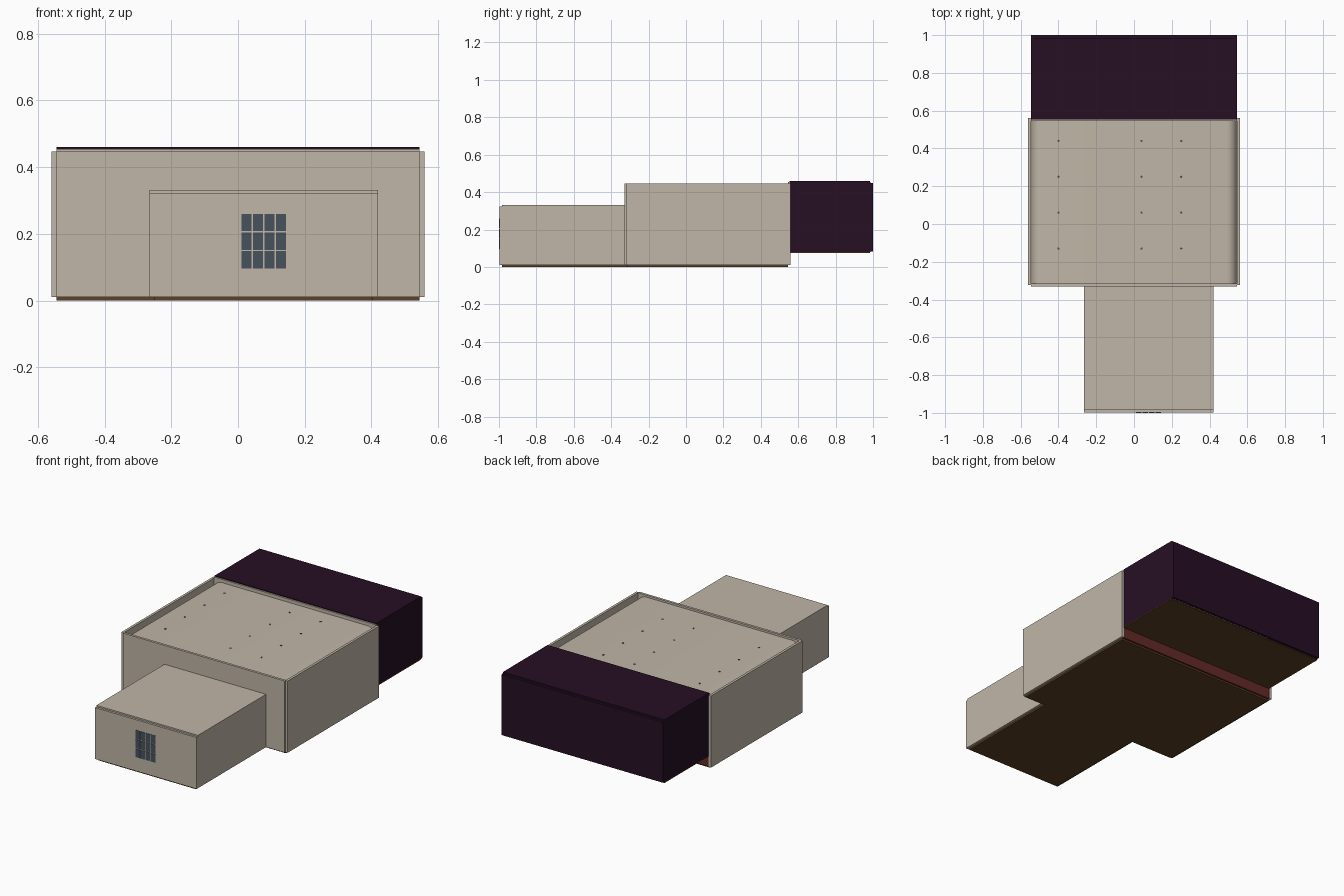
import bpy
import bmesh
import math

if "Cube" in bpy.data.objects:
    bpy.data.objects.remove(bpy.data.objects["Cube"], do_unlink=True)


def material(name, hex_code):
    def linear(c):
        return c / 12.92 if c <= 0.04045 else ((c + 0.055) / 1.055) ** 2.4
    colour = [linear(int(hex_code[i:i + 2], 16) / 255) for i in (0, 2, 4)] + [1]
    mat = bpy.data.materials.new(name)
    mat.use_nodes = True
    mat.diffuse_color = colour
    mat.node_tree.nodes["Principled BSDF"].inputs["Base Color"].default_value = colour
    return mat


plaster = material("warm plaster", "c0b6a7")
purple = material("dark plum", "260f24")
wood = material("brown wood", "5d4026")
red = material("dark red", "642b26")
glass = material("slate glass", "47525c")
fixture = material("dark fixture", "55504a")


def finish(name, bm, mat):
    bmesh.ops.recalc_face_normals(bm, faces=bm.faces)
    mesh = bpy.data.meshes.new(name)
    bm.to_mesh(mesh)
    bm.free()
    mesh.materials.append(mat)
    obj = bpy.data.objects.new(name, mesh)
    bpy.context.collection.objects.link(obj)
    return obj


def box(name, xs, ys, zs, mat):
    """Box between the given limits on each axis."""
    bm = bmesh.new()
    bmesh.ops.create_cube(bm, size=1)
    for v in bm.verts:
        v.co = [lim[0] if c < 0 else lim[1] for c, lim in zip(v.co, (xs, ys, zs))]
    return finish(name, bm, mat)


W = 0.545    # inner half width of the hall
T = 0.015    # wall thickness

# Main hall
box("hall_floor", (-W, W), (-0.315, W), (0, 0.012), wood)
for side, s in (("left", 1), ("right", -1)):
    box(f"hall_{side}_wall", sorted((s * W, s * (W + T))), (-0.322, 0.56), (0.01, 0.447), plaster)
box("hall_front_wall", (-W, W), (-0.33, -0.315), (0.01, 0.447), plaster)
box("hall_back_wall", (-W, W), (W, 0.556), (0.08, 0.455), plaster)
box("stage_riser", (-W, W), (W, 0.556), (0.01, 0.08), red)

# Ceiling shell with rounded long edges
top, radius, steps = 0.435, 0.055, 8
bm = bmesh.new()
arc = [(W - radius + radius * math.cos(a), top - radius + radius * math.sin(a))
       for a in (math.pi / 2 * i / steps for i in range(steps + 1))]
outline = arc + [(-x, z) for x, z in reversed(arc)]
face = bm.faces.new([bm.verts.new((x, -0.315, z)) for x, z in outline])
ext = bmesh.ops.extrude_face_region(bm, geom=[face])
for v in ext["geom"]:
    if isinstance(v, bmesh.types.BMVert):
        v.co.y = W
ceiling = finish("hall_ceiling", bm, plaster)
bpy.context.view_layer.objects.active = ceiling
ceiling.select_set(True)
bpy.ops.object.shade_smooth_by_angle()
ceiling.select_set(False)

# Small fixtures on the ceiling
for col, x in enumerate((-0.4, 0.04, 0.25)):
    for row in range(4):
        bm = bmesh.new()
        bmesh.ops.create_cone(bm, cap_ends=True, segments=12, radius1=0.006,
                              radius2=0.006, depth=0.004)
        bmesh.ops.translate(bm, verts=bm.verts, vec=(x, -0.13 + 0.19 * row, top))
        finish(f"ceiling_fixture_{col}_{row}", bm, fixture)

# Entrance annex
left, right = -0.265, 0.42
box("annex_floor", (left + T, right - T), (-0.985, -0.3), (0, 0.012), wood)
box("annex_front_wall", (left, right), (-0.998, -0.983), (0.01, 0.323), plaster)
box("annex_right_wall", (left, left + T), (-0.985, -0.33), (0.01, 0.325), plaster)
box("annex_left_wall", (right - T, right), (-0.985, -0.33), (0.01, 0.325), plaster)
box("annex_roof", (left, right), (-0.985, -0.33), (0.32, 0.332), plaster)

# Window panes, with the wall showing between as glazing bars
cols, rows, gap = 4, 3, 0.004
pane_w, pane_h = 0.138 / cols, 0.168 / rows
for c in range(cols):
    for r in range(rows):
        x, z = 0.01 + c * pane_w, 0.096 + r * pane_h
        box(f"window_pane_{c}_{r}", (x, x + pane_w - gap), (-1, -0.997),
            (z, z + pane_h - gap), glass)

# Back stage room
for side, s in (("left", 1), ("right", -1)):
    box(f"stage_{side}_wall", sorted((s * (W - T), s * W)), (0.556, 0.987), (0.079, 0.455), purple)
box("stage_back_wall", (-W, W), (0.985, 1), (0.082, 0.45), purple)
box("stage_roof", (-W, W), (0.554, 0.985), (0.448, 0.46), purple)
box("stage_floor", (-W, W), (0.554, 0.985), (0.075, 0.081), wood)
